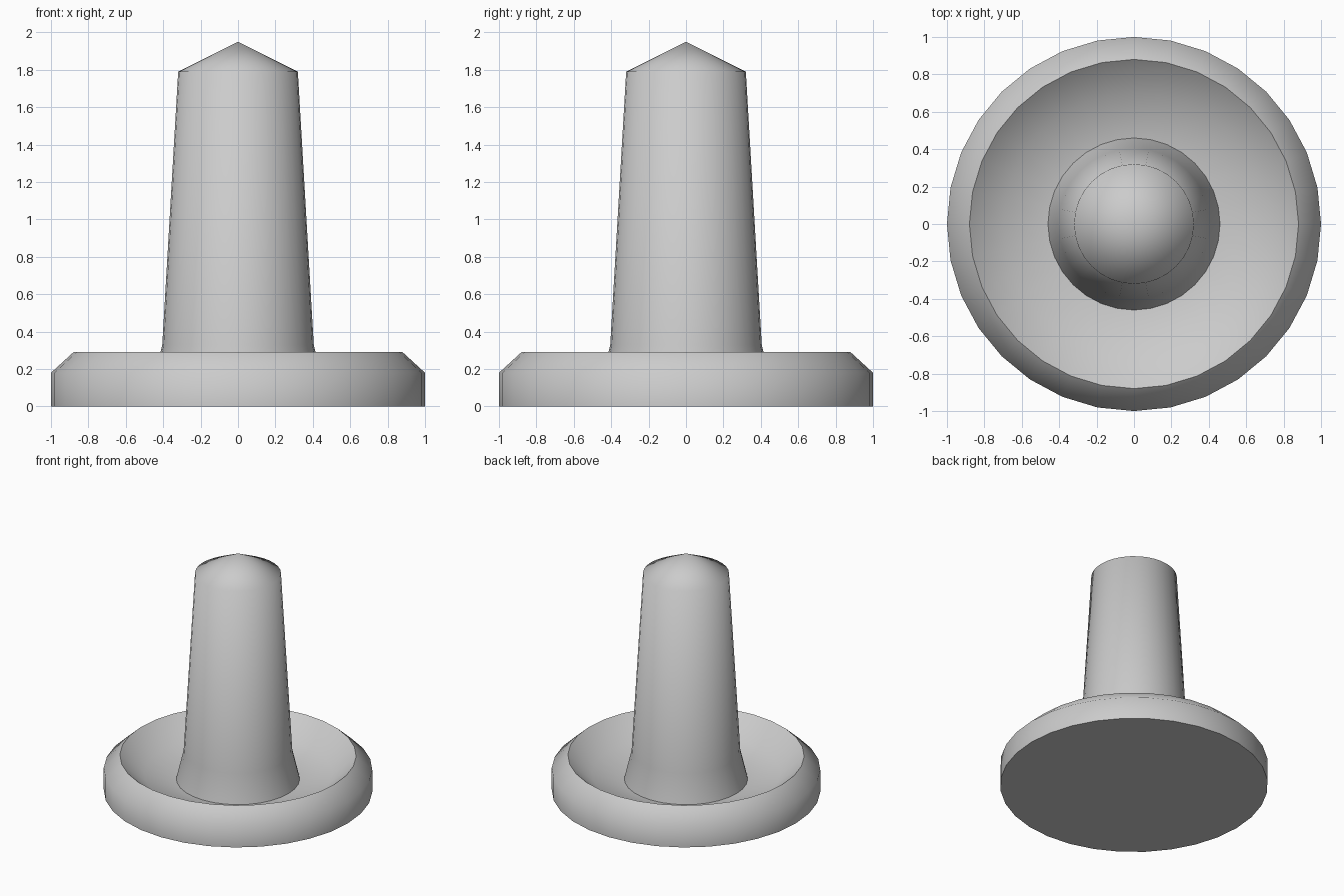
import bpy, bmesh, math
from mathutils import Matrix, Vector

if "Cube" in bpy.data.objects:
    bpy.data.objects.remove(bpy.data.objects["Cube"], do_unlink=True)

SEGMENTS = 32


def make_material(name, rgb):
    mat = bpy.data.materials.new(name)
    mat.use_nodes = True
    mat.diffuse_color = (*rgb, 1)
    mat.node_tree.nodes["Principled BSDF"].inputs["Base Color"].default_value = (*rgb, 1)
    return mat


def lathe(name, profile, mat):
    """Spin an (r, z) profile around the z axis into a closed solid."""
    bm = bmesh.new()
    verts = [bm.verts.new((r, 0, z)) for r, z in profile]
    edges = [bm.edges.new(pair) for pair in zip(verts, verts[1:])]
    bmesh.ops.spin(bm, geom=verts + edges, cent=(0, 0, 0), axis=(0, 0, 1),
                   angle=math.tau, steps=SEGMENTS, use_duplicate=False)
    bmesh.ops.remove_doubles(bm, verts=bm.verts, dist=0.0005)
    bmesh.ops.recalc_face_normals(bm, faces=bm.faces)
    mesh = bpy.data.meshes.new(name)
    bm.to_mesh(mesh)
    bm.free()
    mesh.materials.append(mat)
    obj = bpy.data.objects.new(name, mesh)
    bpy.context.collection.objects.link(obj)
    bpy.ops.object.select_all(action="DESELECT")
    obj.select_set(True)
    bpy.context.view_layer.objects.active = obj
    bpy.ops.object.shade_smooth_by_angle(angle=math.radians(75))
    return obj


grey = make_material("plain grey", (0.6, 0.6, 0.6))

# Outer base: flat underside, straight wall, chamfer up to the rim
base = [(0, 0), (1, 0), (1, 0.18), (0.88, 0.29)]
# Hollow dish inside the rim
dish = [(0.7, 0.14), (0.46, 0.1)]
# Tapered post with a flared foot and a shallow conical cap
post = [(0.405, 0.33), (0.32, 1.79), (0, 1.95)]

lathe("dish_base_with_post", base + dish + post, grey)
